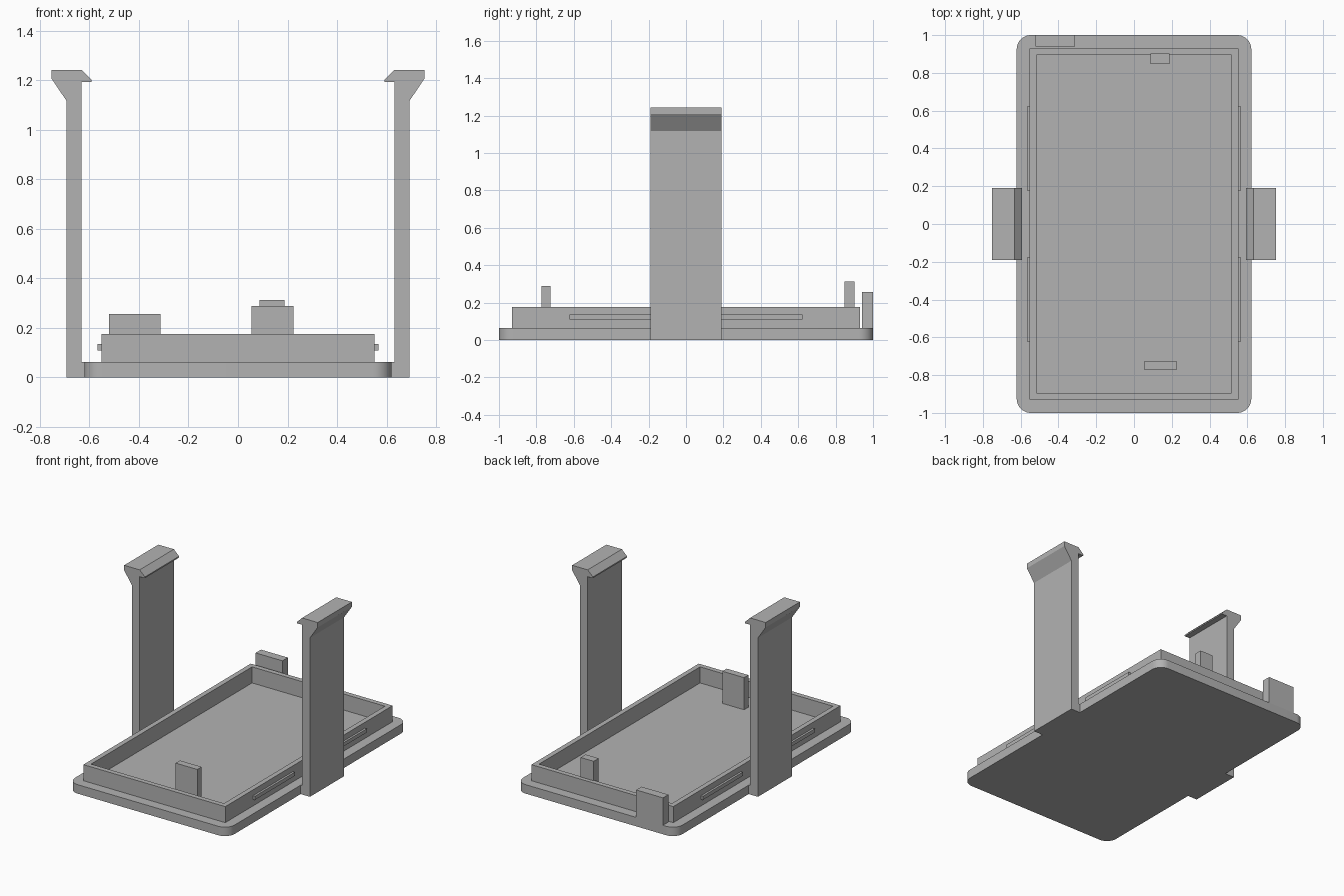
import bpy
import bmesh
from mathutils import Matrix, Vector

if "Cube" in bpy.data.objects:
    bpy.data.objects.remove(bpy.data.objects["Cube"], do_unlink=True)

grey = bpy.data.materials.new("plain grey plastic")
grey.use_nodes = True
colour = (0.45, 0.45, 0.45, 1)
grey.diffuse_color = colour
grey.node_tree.nodes["Principled BSDF"].inputs["Base Color"].default_value = colour

DECK = 0.063       # top of the base plate
RIM_TOP = 0.176    # top of the raised tray wall
HALF_X = 0.621     # half width of the base plate


def finish(name, bm):
    bmesh.ops.recalc_face_normals(bm, faces=bm.faces)
    mesh = bpy.data.meshes.new(name)
    bm.to_mesh(mesh)
    bm.free()
    mesh.materials.append(grey)
    obj = bpy.data.objects.new(name, mesh)
    bpy.context.collection.objects.link(obj)
    return obj


def box_mesh(low, high):
    low, high = Vector(low), Vector(high)
    bm = bmesh.new()
    place = Matrix.Translation((low + high) / 2) @ Matrix.Diagonal((*(high - low), 1))
    bmesh.ops.create_cube(bm, size=1, matrix=place)
    return bm


def box(name, low, high):
    return finish(name, box_mesh(low, high))


# Base plate with rounded upright corners
bm = box_mesh((-HALF_X, -1, 0), (HALF_X, 1, DECK))
upright = [e for e in bm.edges if abs(e.verts[0].co.z - e.verts[1].co.z) > 0.01]
bmesh.ops.bevel(bm, geom=upright, offset=0.075, segments=10, profile=0.5, affect='EDGES')
base = finish("base_plate", bm)
bpy.context.view_layer.objects.active = base
base.select_set(True)
bpy.ops.object.shade_smooth_by_angle()
base.select_set(False)

# Raised tray wall: inset the top and sink it to the deck, leaving an open ring
bm = box_mesh((-0.552, -0.93, DECK), (0.552, 0.93, RIM_TOP))
bm.faces.ensure_lookup_table()
top = max(bm.faces, key=lambda f: f.calc_center_median().z)
bottom = min(bm.faces, key=lambda f: f.calc_center_median().z)
bmesh.ops.inset_region(bm, faces=[top], thickness=0.035, use_even_offset=True)
inner = list(top.verts)
lip = [e for e in top.edges]
sunk = bmesh.ops.extrude_edge_only(bm, edges=lip)["geom"]
for v in sunk:
    if isinstance(v, bmesh.types.BMVert):
        v.co.z = DECK
bmesh.ops.delete(bm, geom=[top, bottom], context='FACES_ONLY')
finish("tray_wall", bm)

# Side snap ribs and tall hooked clips
hook_profile = [(HALF_X, 0), (0.693, 0), (0.693, 1.118), (0.753, 1.207),
                (0.753, 1.242), (0.632, 1.242), (0.592, 1.203), (0.592, 1.194),
                (0.632, 1.194), (0.632, DECK), (HALF_X, DECK)]
for side, label in ((1, "left"), (-1, "right")):
    for end, place in ((1, "back"), (-1, "front")):
        xs = sorted((side * 0.55, side * 0.567))
        ys = sorted((end * 0.178, end * 0.622))
        box(f"{label}_{place}_snap_rib", (xs[0], ys[0], 0.109), (xs[1], ys[1], 0.135))
    bm = bmesh.new()
    face = bm.faces.new([bm.verts.new((side * x, -0.19, z)) for x, z in hook_profile])
    new = bmesh.ops.extrude_face_region(bm, geom=[face])["geom"]
    bmesh.ops.translate(bm, vec=(0, 0.38, 0),
                        verts=[v for v in new if isinstance(v, bmesh.types.BMVert)])
    finish(f"{label}_hooked_clip", bm)

# Upright posts and rear tab
box("front_post", (0.055, -0.772, DECK), (0.224, -0.724, 0.289))
box("back_post", (0.087, 0.847, DECK), (0.188, 0.902, 0.313))
box("back_tab", (-0.521, 0.94, DECK), (-0.313, 1, 0.256))
